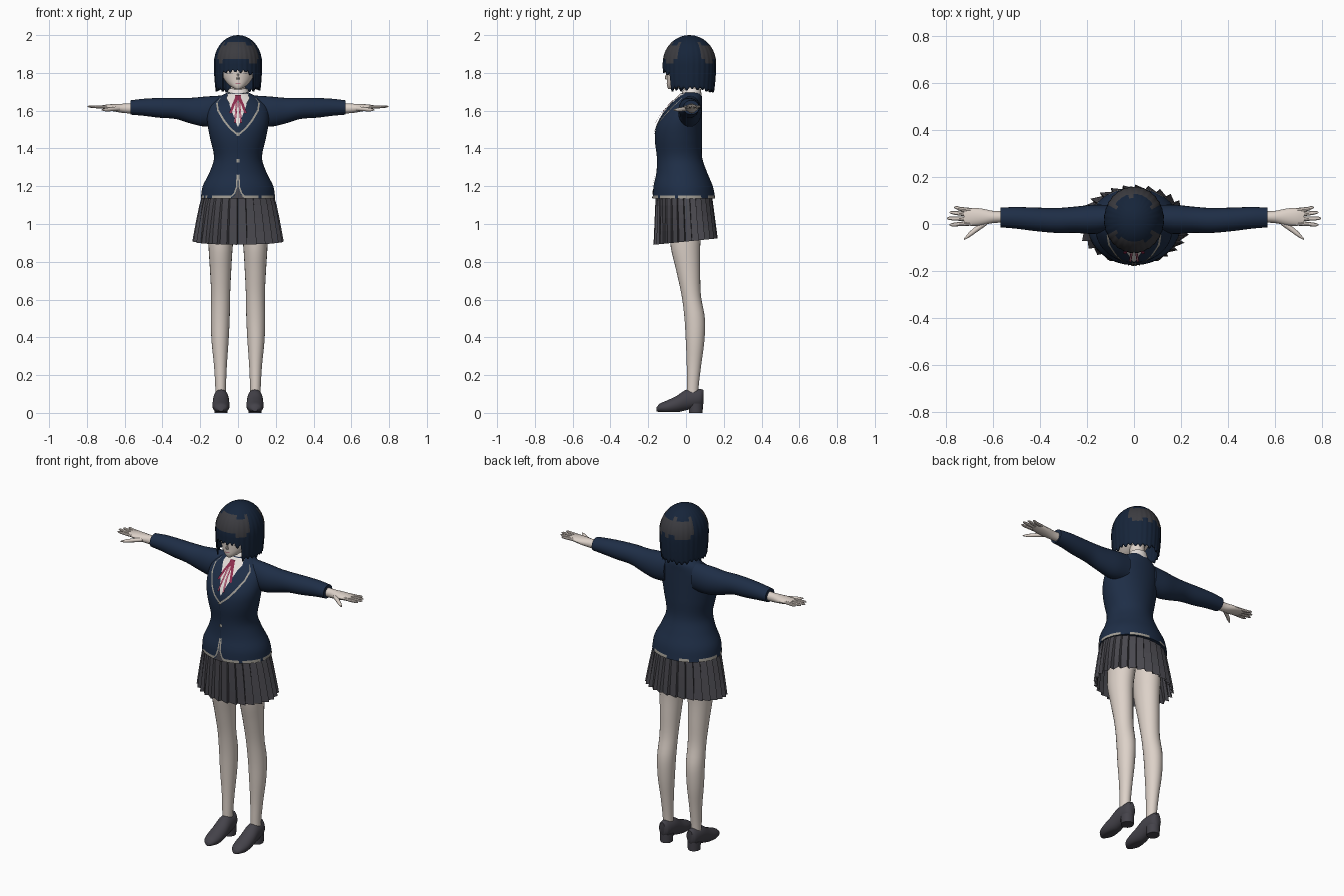
import bpy, bmesh, math, random
from math import pi, sin, cos, sqrt

random.seed(4)
if "Cube" in bpy.data.objects:
    bpy.data.objects.remove(bpy.data.objects["Cube"])


def material(name, *rgb):
    m = bpy.data.materials.new(name)
    m.use_nodes = True
    m.diffuse_color = (*rgb, 1)
    m.node_tree.nodes["Principled BSDF"].inputs["Base Color"].default_value = (*rgb, 1)
    return m


skin = material("skin", .72, .64, .58)
white = material("shirt_white", .78, .73, .70)
navy = material("jacket_navy", .013, .027, .062)
trim = material("trim_grey", .36, .34, .30)
grey = material("skirt_grey", .068, .066, .078)
leather = material("shoe_leather", .058, .055, .068)
hair_blue = material("hair_blue", .008, .018, .042)
hair_grey = material("hair_grey", .045, .045, .052)
red = material("ribbon_red", .27, .025, .075)
pink = material("ribbon_pink", .62, .33, .38)


def finish(name, bm, mats, mirror=False, angle=40, closed=True, rule=None):
    if closed:
        bmesh.ops.recalc_face_normals(bm, faces=bm.faces)
    for f in bm.faces:
        f.smooth = angle > 0
        if rule:
            f.material_index = rule(f.calc_center_median())
    me = bpy.data.meshes.new(name)
    bm.to_mesh(me)
    bm.free()
    for m in mats:
        me.materials.append(m)
    if angle:
        me.set_sharp_from_angle(angle=math.radians(angle))
    ob = bpy.data.objects.new(name, me)
    bpy.context.collection.objects.link(ob)
    if mirror:
        ob.modifiers.new("mirror", 'MIRROR').use_mirror_merge = False
    return ob


def at(rows, t):
    """Smooth interpolation of (position, centre a, centre b, radius a, radius b)."""
    n = len(rows)
    i = max([k for k in range(n - 1) if rows[k][0] <= t] or [0])
    p, a, b, q = rows[max(i - 1, 0)], rows[i], rows[i + 1], rows[min(i + 2, n - 1)]
    h = b[0] - a[0]
    u = min(max((t - a[0]) / h, 0), 1)
    out = []
    for k in range(1, 5):
        ma = (b[k] - p[k]) / (b[0] - p[0]) * h
        mb = (q[k] - a[k]) / (q[0] - a[0]) * h
        out.append(a[k] * (1 + 2 * u) * (1 - u) ** 2 + ma * u * (1 - u) ** 2
                   + b[k] * u * u * (3 - 2 * u) + mb * u * u * (u - 1))
    return out[0], out[1], max(out[2], .001), max(out[3], .001)


def stitch(bm, rings, caps=True):
    n = len(rings[0])
    for lo, hi in zip(rings, rings[1:]):
        for j in range(n):
            bm.faces.new((lo[j], lo[(j + 1) % n], hi[(j + 1) % n], hi[j]))
    if caps:
        bm.faces.new(rings[0])
        bm.faces.new(rings[-1])


def tube(name, rows, mats, axis='z', segs=24, steps=4, floor=None, **kw):
    bm = bmesh.new()
    rings = []
    ts = [a[0] + (b[0] - a[0]) * k / steps for a, b in zip(rows, rows[1:]) for k in range(steps)]
    for t in ts + [rows[-1][0]]:
        ca, cb, ra, rb = at(rows, t)
        ring = []
        for j in range(segs):
            w = 2 * pi * j / segs
            a, b = ca + ra * cos(w), cb + rb * sin(w)
            co = {'x': (t, a, b), 'y': (a, t, b), 'z': (a, b, t)}[axis]
            if floor is not None:
                co = (co[0], co[1], max(co[2], floor))
            ring.append(bm.verts.new(co))
        rings.append(ring)
    stitch(bm, rings)
    return finish(name, bm, mats, **kw)


def decal(name, left, right, mat, rows, off=.004, mirror=False, steps=6, cols=6):
    """Thin plate between two (x, z) lines, wrapped on the front of a tube."""
    bm = bmesh.new()
    grid = []
    for i in range((len(left) - 1) * steps + 1):
        s = min(i // steps, len(left) - 2)
        u = i / steps - s
        ends = [[p[s][k] * (1 - u) + p[s + 1][k] * u for k in (0, 1)] for p in (left, right)]
        line = []
        for c in range(cols + 1):
            x, z = [ends[0][k] + (ends[1][k] - ends[0][k]) * c / cols for k in (0, 1)]
            cx, cy, rx, ry = at(rows, z)
            y = cy - ry * sqrt(max(0, 1 - ((x - cx) / rx) ** 2)) - off
            line.append(bm.verts.new((x, y, z)))
        grid.append(line)
    for a, b in zip(grid, grid[1:]):
        for c in range(cols):
            bm.faces.new((a[c], a[c + 1], b[c + 1], b[c]))
    bmesh.ops.recalc_face_normals(bm, faces=bm.faces)
    if sum(f.normal.y for f in bm.faces) > 0:
        bmesh.ops.reverse_faces(bm, faces=bm.faces)
    finish(name, bm, [mat], mirror, closed=False)


def stroke(name, path, dx, dz, mat, rows, **kw):
    decal(name, path, [(x + dx, z + dz) for x, z in path], mat, rows, cols=2, **kw)


# Jacket body with broken trim along the hem
torso = [(1.135, 0, -.01, .197, .165), (1.20, 0, -.015, .187, .157), (1.27, 0, -.022, .152, .135),
         (1.35, 0, -.034, .127, .12), (1.45, 0, -.04, .147, .125), (1.52, 0, -.036, .16, .121),
         (1.58, 0, -.02, .163, .105), (1.63, 0, 0, .15, .085), (1.67, 0, .02, .105, .065),
         (1.695, 0, .028, .058, .048)]
tube("jacket", torso, [navy, trim], segs=64,
     rule=lambda c: int(c.z < 1.153 and c.z > 1.136 and random.random() < .7))

# Sleeves
tube("sleeves", [(.09, .025, 1.60, .055, .08), (.17, .02, 1.595, .062, .08), (.25, .018, 1.60, .056, .068),
                 (.33, .015, 1.612, .053, .056), (.42, .02, 1.615, .05, .052), (.50, .026, 1.618, .046, .045),
                 (.568, .028, 1.617, .042, .038)], [navy], axis='x', mirror=True)

# Hands: palm, fingers and thumb
tube("palms", [(.55, .03, 1.612, .024, .026), (.60, .03, 1.612, .026, .025), (.65, .03, 1.615, .036, .02),
               (.69, .03, 1.618, .038, .015), (.722, .031, 1.62, .034, .008)], [skin], axis='x', segs=16, mirror=True)
for label, y0, y1, tip in (("little", .058, .07, .765), ("ring", .04, .049, .785),
                           ("middle", .021, .024, .796), ("index", .003, -.003, .785)):
    tube(label + "_fingers", [(.69, y0, 1.619, .010, .009), (.74, (y0 + y1) / 2, 1.62, .009, .008),
                              (tip - .01, y1, 1.622, .007, .006), (tip, y1, 1.622, .002, .002)],
         [skin], axis='x', segs=8, steps=2, mirror=True)
tube("thumbs", [(.625, .012, 1.612, .016, .013), (.665, -.018, 1.608, .014, .011),
                (.70, -.045, 1.605, .011, .009), (.722, -.064, 1.604, .004, .003)],
     [skin], axis='x', segs=10, mirror=True)

# Legs
tube("legs", [(.06, .092, .035, .028, .03), (.13, .092, .035, .028, .031), (.25, .093, .042, .034, .038),
              (.38, .095, .048, .045, .049), (.50, .094, .046, .05, .054), (.62, .092, .028, .05, .051),
              (.75, .092, .012, .056, .063), (.88, .092, -.003, .064, .078), (.98, .088, 0, .07, .085),
              (1.12, .085, 0, .072, .09)], [skin], mirror=True)

# Shoes with heels
tube("shoes", [(-.157, .09, .018, .014, .010), (-.14, .09, .026, .032, .022), (-.10, .09, .032, .044, .034),
               (-.05, .09, .046, .045, .044), (0, .09, .068, .042, .054), (.05, .09, .076, .038, .05),
               (.08, .09, .08, .03, .046), (.092, .09, .085, .016, .036)],
     [leather], axis='y', floor=.004, mirror=True)
tube("heels", [(0, .09, .052, .034, .036), (.05, .09, .052, .036, .038)], [leather], segs=16, steps=1, mirror=True)

# Pleated skirt, knife pleats
bm = bmesh.new()
rings = []
pleats = 28
for t in (0, .25, .5, .75, 1):
    ring = []
    for j in range(pleats * 2):
        w = 2 * pi * (j // 2 + (j % 2) * .88) / pleats
        k = (1 if j % 2 else 1 - .035 - .06 * t)
        rx, ry = .186 + .056 * t ** .8, .148 + .022 * t
        y = -.012 + .010 * t + ry * k * sin(w)
        hem = .907 + .1 * y
        ring.append(bm.verts.new((rx * k * cos(w), y, 1.165 + (hem - 1.165) * t)))
    rings.append(ring)
stitch(bm, rings, caps=False)
finish("pleated_skirt", bm, [grey], angle=0)

# Neck and shirt collar
tube("neck", [(1.62, 0, .03, .045, .045), (1.70, 0, .028, .04, .04), (1.78, 0, .022, .042, .045)], [skin])
tube("shirt_collar", [(1.675, 0, .028, .066, .056), (1.70, 0, .03, .055, .05), (1.717, 0, .034, .046, .044)], [white])

# Shirt front, collar points, lapel edging and ribbon tie
decal("shirt_front", [(-.055, 1.69), (-.045, 1.63), (-.002, 1.515)], [(.055, 1.69), (.045, 1.63), (.002, 1.515)],
      white, torso)
decal("collar_points", [(.012, 1.69), (.02, 1.668), (.04, 1.635)], [(.052, 1.69), (.062, 1.665), (.044, 1.635)],
      white, torso, off=.008, mirror=True)
stroke("lapel_edging", [(.088, 1.67), (.108, 1.645), (.102, 1.605), (.07, 1.55), (.036, 1.508), (.0, 1.478)],
       .008, -.006, trim, torso, mirror=True)
stroke("ribbon_loops", [(.0, 1.672), (.018, 1.63), (.034, 1.585)], .013, .003, red, torso, off=.009, mirror=True)
stroke("ribbon_tails", [(.001, 1.67), (.005, 1.60), (.012, 1.535)], .010, 0, red, torso, off=.010, mirror=True)
stroke("ribbon_stripes", [(.003, 1.65), (.009, 1.60), (.016, 1.54)], .003, 0, pink, torso, off=.012, mirror=True)
decal("ribbon_knot", [(-.016, 1.682), (-.011, 1.655)], [(.016, 1.682), (.011, 1.655)], red, torso, off=.014)

# Jacket front edge, cutaway at the hem and buttons
stroke("front_edge", [(-.002, 1.47), (-.002, 1.20)], .003, 0, hair_blue, torso)
decal("hem_cutaway", [(-.002, 1.195), (-.014, 1.155), (-.035, 1.135)], [(.002, 1.195), (.014, 1.155), (.035, 1.135)],
      grey, torso)
stroke("front_trim", [(.0, 1.26), (.003, 1.195), (.015, 1.16), (.042, 1.137)], .008, .002, trim, torso,
       off=.005, mirror=True)
for z in (1.475, 1.335):
    stroke("button", [(-.009, z - .009), (-.009, z + .009)], .018, 0, trim, torso, off=.007)

# Head, nose and face details
head = [(1.714, 0, -.078, .014, .016), (1.732, 0, -.05, .044, .05), (1.765, 0, -.022, .073, .079),
        (1.81, 0, -.002, .088, .1), (1.87, 0, .01, .094, .107), (1.93, 0, .015, .078, .09),
        (1.965, 0, .015, .035, .04)]
tube("head", head, [skin], segs=32)
tube("nose", [(1.766, 0, -.098, .008, .010), (1.774, 0, -.1, .007, .012), (1.80, 0, -.098, .004, .005)],
     [skin], segs=8)
stroke("eyelids", [(.022, 1.812), (.036, 1.818), (.052, 1.817), (.066, 1.808)], 0, .005, hair_grey, head,
       off=.002, mirror=True)
stroke("lower_lashes", [(.03, 1.797), (.045, 1.794), (.06, 1.798)], 0, .002, hair_grey, head, off=.002, mirror=True)
stroke("mouth", [(-.014, 1.745), (0, 1.743), (.014, 1.745)], 0, .003, red, head, off=.002)

# Bob haircut: pointed strands, fringe opening and a ring of grey sheen
cols, strand = 112, 4
drop = [random.uniform(-.012, .012) for _ in range(cols // strand)]
bm = bmesh.new()
rings = []
for k in range(19):
    ring = []
    for j in range(cols):
        a = 2 * pi * (j + .5) / cols - pi
        tri = abs((j % strand) - 1.5) / 1.5
        base = 1.79 if abs(a) < .74 else 1.705 - .008 * abs(a) / pi
        bottom = base + drop[j // strand] * .7 + .018 * tri
        if k < 9:
            z, r = 1.85 + .15 * cos(pi / 2 * (k + .1) / 9), sin(pi / 2 * (k + .1) / 9)
        else:
            u = (k - 9) / 9
            z = 1.85 + (bottom - 1.85) * u
            r = 1 - .55 * (1.85 - z) ** 1.0 * max(0, (1.85 - z) / .16)
        r *= 1 - .022 * tri * min(1, k / 9)
        ring.append(bm.verts.new((.129 * r * sin(a), .018 - .143 * r * cos(a), z)))
    rings.append(ring)
stitch(bm, rings, caps=False)
bm.faces.new(rings[0])


def sheen(c):
    a = math.atan2(c.x, .018 - c.y)
    jag = drop[int((a + pi) / (2 * pi) * cols / strand) % len(drop)]
    return int(abs(sin(a)) < .86 and 1.868 + jag * 1.5 < c.z < 1.955 + jag)


hair = finish("bob_hair", bm, [hair_blue, hair_grey], rule=sheen)
shell = hair.modifiers.new("thickness", 'SOLIDIFY')
shell.thickness, shell.offset = .008, -1
